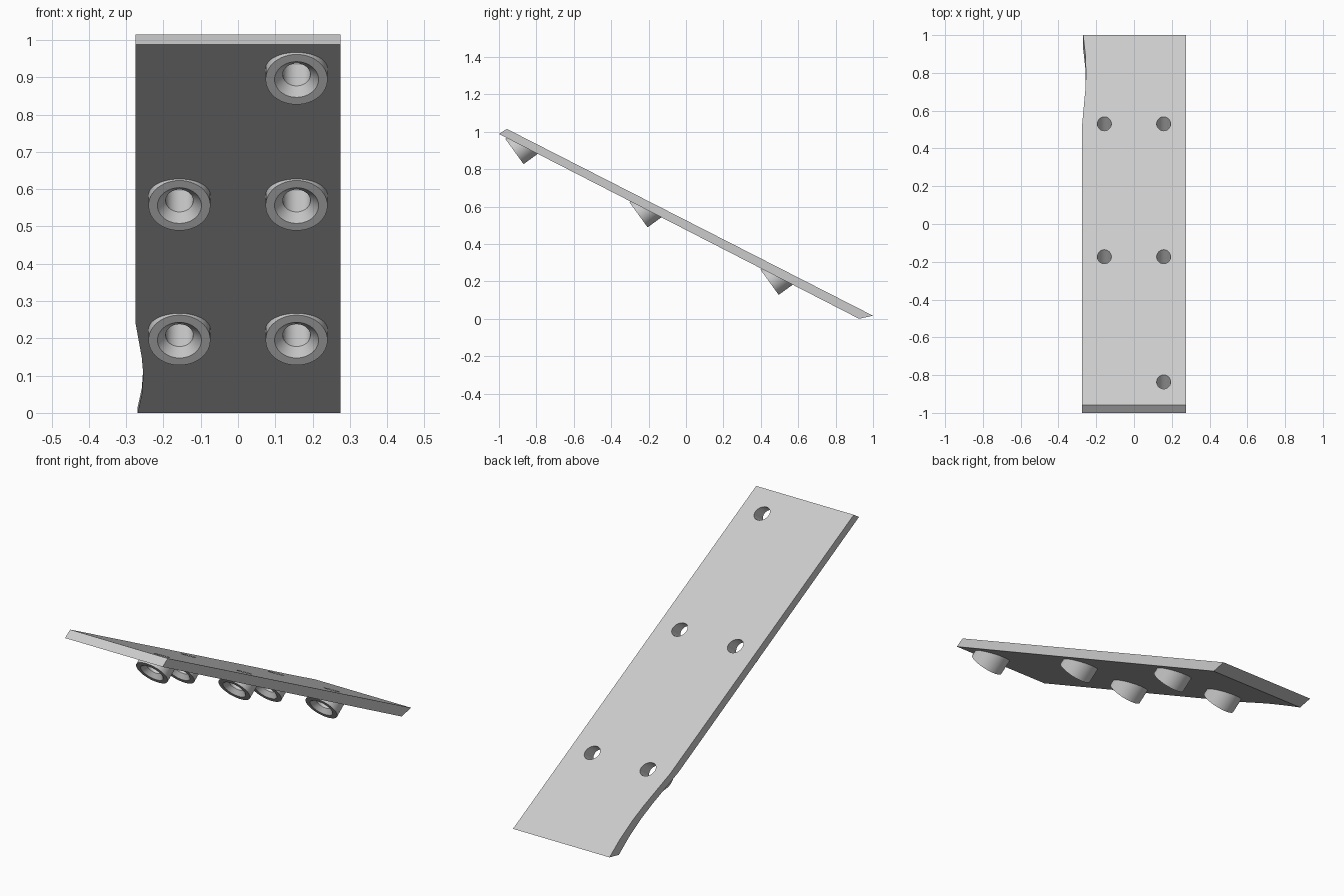
import bpy, bmesh, math
from mathutils import Vector, Matrix

if "Cube" in bpy.data.objects:
    bpy.data.objects.remove(bpy.data.objects["Cube"], do_unlink=True)

grey = bpy.data.materials.new("light grey")
grey.use_nodes = True
grey.diffuse_color = (0.6, 0.6, 0.6, 1)
grey.node_tree.nodes["Principled BSDF"].inputs["Base Color"].default_value = (0.6, 0.6, 0.6, 1)

HALF = 0.275
AXIS = Vector((0, 0.81, 0.586)).normalized()      # bore direction, from cup face up through the plate
UNDER = (Vector((0, -1, 0.988)), Vector((0, 0.925, 0.0)))
UPPER = (Vector((0, -0.958, 1.015)), Vector((0, 1.0, 0.016)))


def make_object(name, bm):
    bmesh.ops.recalc_face_normals(bm, faces=bm.faces)
    mesh = bpy.data.meshes.new(name)
    bm.to_mesh(mesh)
    bm.free()
    mesh.materials.append(grey)
    obj = bpy.data.objects.new(name, mesh)
    bpy.context.collection.objects.link(obj)
    return obj


def turned(bm, profile, centre, sides=48):
    """Closed solid of revolution about AXIS; profile is (radius, distance along the axis)."""
    frame = Matrix.Translation(centre) @ AXIS.to_track_quat('Z', 'Y').to_matrix().to_4x4()
    rings = []
    for r, h in profile:
        rings.append([bm.verts.new(frame @ Vector((r * math.cos(a), r * math.sin(a), h)))
                      for a in (2 * math.pi * i / sides for i in range(sides))])
    for low, high in zip(rings, rings[1:]):
        for i in range(sides):
            j = (i + 1) % sides
            bm.faces.new((low[i], low[j], high[j], high[i]))
    bm.faces.new(rings[0][::-1])
    bm.faces.new(rings[-1])


# Sloping plate with a shallow hollow in one long edge
hollow = [(0.755, -HALF), (0.80, -0.267), (0.85, -0.258), (0.895, -0.254),
          (0.95, -0.258), (1, -0.269)]
outline = [(1, HALF), (0, HALF), (0, -HALF)] + hollow
bm = bmesh.new()
loops = []
for start, end in (UNDER, UPPER):
    loops.append([bm.verts.new(start.lerp(end, s) + Vector((x, 0, 0))) for s, x in outline])
bm.faces.new(loops[0])
bm.faces.new(loops[1][::-1])
for i in range(len(outline)):
    j = (i + 1) % len(outline)
    bm.faces.new((loops[0][i], loops[0][j], loops[1][j], loops[1][i]))
plate = make_object("sloping_plate", bm)

# Round cups under the plate, trimmed to its slope
slope = (UNDER[1] - UNDER[0]).normalized()
normal = Vector((1, 0, 0)).cross(slope)
spots = [(0.157, -0.917, 0.894), (0.157, -0.254, 0.556), (-0.157, -0.254, 0.556),
         (0.157, 0.447, 0.195), (-0.157, 0.447, 0.195)]
cups = []
drill_bm = bmesh.new()
for n, spot in enumerate(spots, 1):
    bm = bmesh.new()
    turned(bm, [(0.083, 0), (0.083, 0.3)], Vector(spot))
    cut = bmesh.ops.bisect_plane(bm, geom=bm.verts[:] + bm.edges[:] + bm.faces[:],
                                 plane_co=UNDER[0] + normal * 0.008, plane_no=normal,
                                 clear_outer=True)
    rim = [e for e in cut["geom_cut"] if isinstance(e, bmesh.types.BMEdge)]
    bmesh.ops.edgeloop_fill(bm, edges=rim)
    cups.append(make_object(f"cup_{n}", bm))
    # Countersunk bore
    turned(drill_bm, [(0.071, -0.012), (0.037, 0.022), (0.037, 0.3)], Vector(spot))
drill = make_object("drill", drill_bm)

# Bore every part, then remove the cutter
for obj in [plate] + cups:
    bpy.context.view_layer.objects.active = obj
    bpy.ops.object.select_all(action='DESELECT')
    obj.select_set(True)
    bore = obj.modifiers.new("bore", 'BOOLEAN')
    bore.operation = 'DIFFERENCE'
    bore.solver = 'EXACT'
    bore.object = drill
    bpy.ops.object.modifier_apply(modifier="bore")
    bpy.ops.object.shade_smooth_by_angle(angle=math.radians(25))
bpy.data.objects.remove(drill, do_unlink=True)
